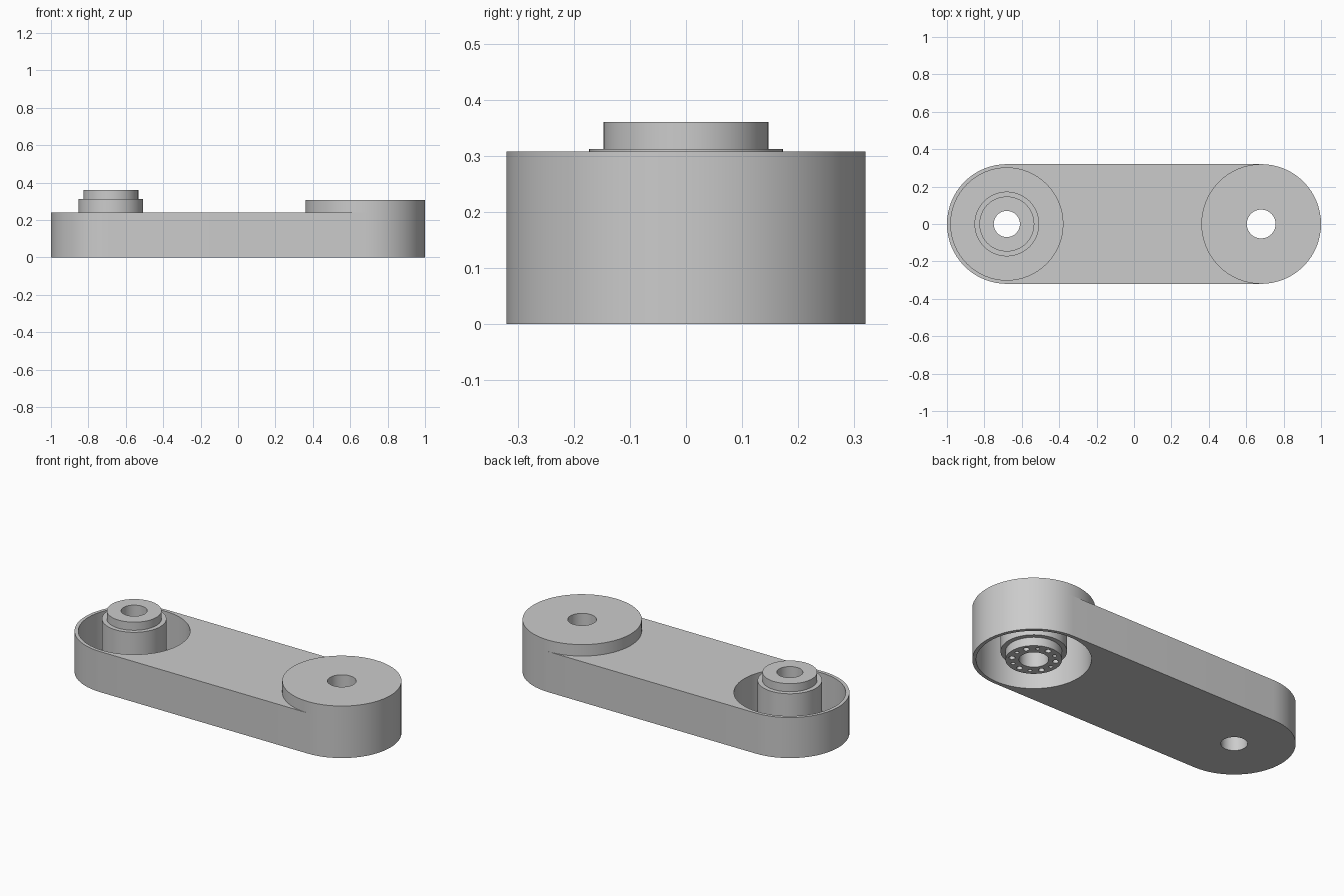
import bpy
import bmesh
from math import sin, cos, pi, radians
from mathutils import Matrix

SEG = 64            # sides of every turned part
END = 0.68          # distance of each joint axis from the middle
OUTER = 0.32        # radius of the rounded ends
POCKET = 0.30       # radius of the round pockets
ARM_TOP = 0.24
FLOOR = 0.015

cube = bpy.data.objects.get("Cube")
if cube:
    bpy.data.objects.remove(cube, do_unlink=True)

grey = bpy.data.materials.new("plain_grey")
grey.use_nodes = True
grey.diffuse_color = (0.6, 0.6, 0.6, 1)
grey.node_tree.nodes["Principled BSDF"].inputs["Base Color"].default_value = (0.6, 0.6, 0.6, 1)


def make_object(name, bm):
    bmesh.ops.recalc_face_normals(bm, faces=bm.faces)
    mesh = bpy.data.meshes.new(name)
    bm.to_mesh(mesh)
    bm.free()
    mesh.materials.append(grey)
    obj = bpy.data.objects.new(name, mesh)
    bpy.context.collection.objects.link(obj)
    return obj


def activate(obj):
    bpy.ops.object.select_all(action='DESELECT')
    obj.select_set(True)
    bpy.context.view_layer.objects.active = obj


def turned(name, profile, x):
    """Revolve a closed (radius, z) profile around a vertical axis at x."""
    bm = bmesh.new()
    rings = []
    for i in range(SEG):
        a = 2 * pi * i / SEG
        rings.append([bm.verts.new((x + r * cos(a), r * sin(a), z)) for r, z in profile])
    n = len(profile)
    for i in range(SEG):
        p, q = rings[i], rings[(i + 1) % SEG]
        for j in range(n):
            k = (j + 1) % n
            bm.faces.new((p[j], q[j], q[k], p[k]))
    return make_object(name, bm)


def add_drill(bm, x, y, radius, z0, z1, sides=SEG):
    bmesh.ops.create_cone(bm, cap_ends=True, segments=sides, radius1=radius, radius2=radius,
                          depth=z1 - z0, matrix=Matrix.Translation((x, y, (z0 + z1) / 2)))


def cut(obj, bm):
    cutter = make_object("cutter", bm)
    cutter.hide_render = True
    mod = obj.modifiers.new("cut", 'BOOLEAN')
    mod.operation = 'DIFFERENCE'
    mod.solver = 'EXACT'
    mod.object = cutter
    activate(obj)
    bpy.ops.object.modifier_apply(modifier=mod.name)
    bpy.data.objects.remove(cutter, do_unlink=True)


# Arm: a bar with two round ends
bm = bmesh.new()
outline = []
for side, start in ((1, -pi / 2), (-1, pi / 2)):
    for i in range(SEG // 2 + 1):
        a = start + 2 * pi * i / SEG
        outline.append(bm.verts.new((side * END + OUTER * cos(a), OUTER * sin(a), 0)))
base = bm.faces.new(outline)
top = bmesh.ops.extrude_face_region(bm, geom=[base])["geom"]
bmesh.ops.translate(bm, vec=(0, 0, ARM_TOP),
                    verts=[v for v in top if isinstance(v, bmesh.types.BMVert)])
arm = make_object("arm", bm)

# Pockets: open above at one end, open below at the other
bm = bmesh.new()
add_drill(bm, -END, 0, POCKET, FLOOR, 0.5)
add_drill(bm, END, 0, POCKET, -0.1, 0.5)
cut(arm, bm)
bm = bmesh.new()
add_drill(bm, -END, 0, 0.07, -0.1, 0.1)
cut(arm, bm)

# Stepped hub standing in the upper pocket
upper_hub = turned("upper_hub", [
    (0.07, FLOOR), (0.173, FLOOR), (0.173, 0.312),
    (0.147, 0.312), (0.147, 0.36), (0.07, 0.36)], -END)

# Raised cap with a stepped hub hanging into the lower pocket
cap_hub = turned("cap_and_lower_hub", [
    (0.077, 0.308), (OUTER, 0.308), (OUTER, ARM_TOP), (POCKET, ARM_TOP),
    (POCKET, 0.29), (0.173, 0.29), (0.173, 0.05),
    (0.147, 0.05), (0.147, 0), (0.077, 0)], END)

# Ring of blind bolt holes, alternating large and small
bm = bmesh.new()
for i in range(12):
    a = 2 * pi * i / 12
    add_drill(bm, END + 0.115 * cos(a), 0.115 * sin(a),
              0.016 if i % 2 else 0.011, -0.05, 0.06, 16)
cut(cap_hub, bm)

for obj in (arm, upper_hub, cap_hub):
    activate(obj)
    bpy.ops.object.shade_smooth_by_angle(angle=radians(30))
